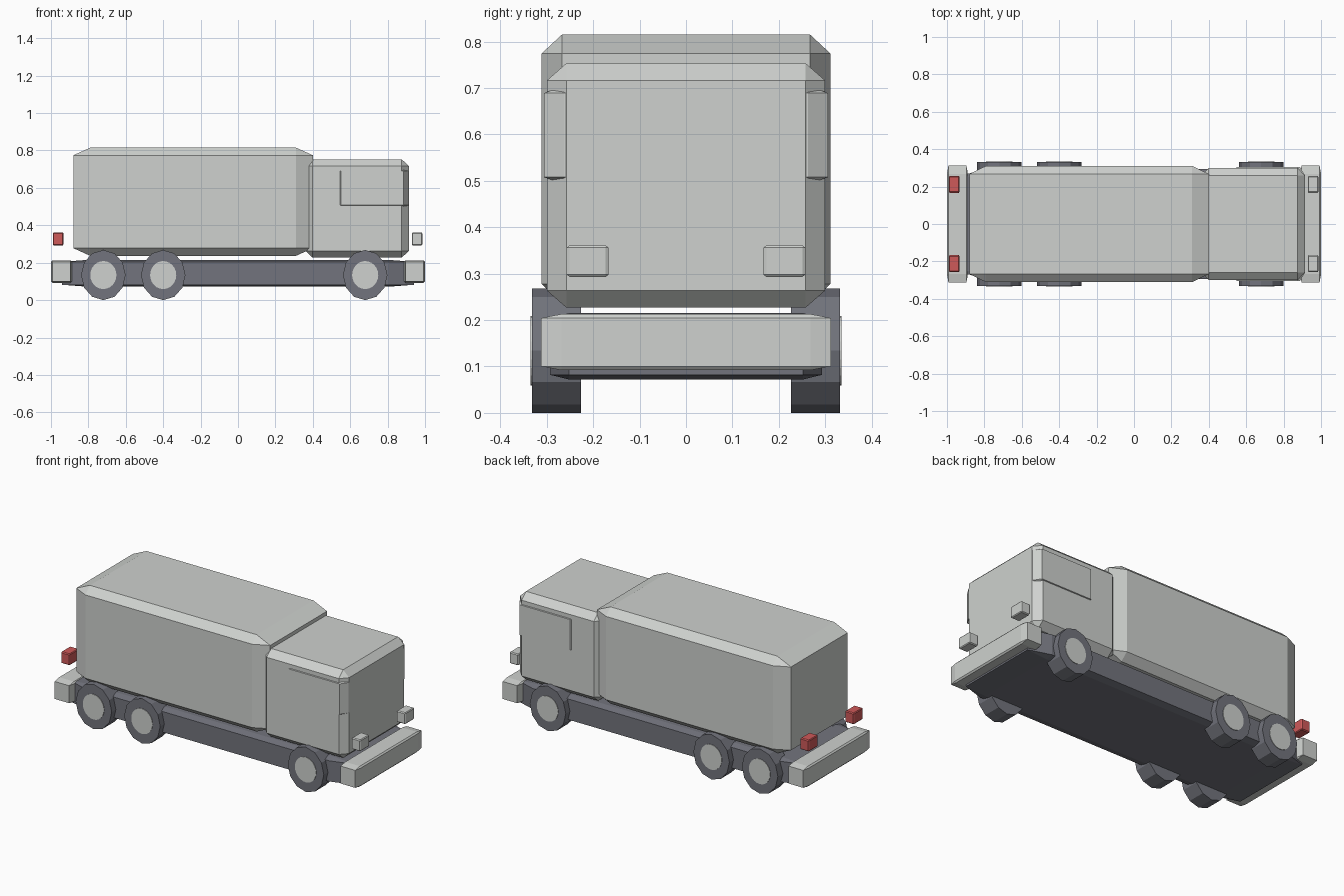
import bpy
import bmesh
import math
from mathutils import Matrix, Vector

start_cube = bpy.data.objects.get("Cube")
if start_cube:
    bpy.data.objects.remove(start_cube, do_unlink=True)


def material(name, rgb):
    mat = bpy.data.materials.new(name)
    mat.use_nodes = True
    colour = (*rgb, 1)
    mat.diffuse_color = colour
    mat.node_tree.nodes["Principled BSDF"].inputs["Base Color"].default_value = colour
    return mat


PALE = material("pale grey", (0.62, 0.64, 0.62))
DARK = material("dark grey", (0.17, 0.175, 0.205))
RED = material("tail light red", (0.62, 0.10, 0.10))


def finish(bm, name, mat):
    bmesh.ops.recalc_face_normals(bm, faces=bm.faces)
    mesh = bpy.data.meshes.new(name)
    bm.to_mesh(mesh)
    bm.free()
    mesh.materials.append(mat)
    obj = bpy.data.objects.new(name, mesh)
    bpy.context.collection.objects.link(obj)
    return obj


def chamfered_box(name, mat, x, y, z, bevel=0.07):
    """Unit cube with chamfered edges, stretched to the given (min, max) spans."""
    bm = bmesh.new()
    bmesh.ops.create_cube(bm, size=1)
    bmesh.ops.bevel(bm, geom=bm.edges[:], offset=bevel, segments=1,
                    affect='EDGES', profile=0.5)
    spans = (x, y, z)
    bmesh.ops.scale(bm, vec=Vector([b - a for a, b in spans]), verts=bm.verts)
    bmesh.ops.translate(bm, vec=Vector([(a + b) / 2 for a, b in spans]), verts=bm.verts)
    return finish(bm, name, mat)


def disc(name, mat, x, z, rx, rz, y_in, y_out, sides=12):
    """Low-poly cylinder lying along y."""
    bm = bmesh.new()
    bmesh.ops.create_cone(bm, cap_ends=True, segments=sides, radius1=1, radius2=1, depth=1)
    bmesh.ops.rotate(bm, cent=(0, 0, 0), matrix=Matrix.Rotation(math.pi / 2, 3, 'X'),
                     verts=bm.verts)
    bmesh.ops.scale(bm, vec=(rx, abs(y_out - y_in), rz), verts=bm.verts)
    bmesh.ops.translate(bm, vec=(x, (y_in + y_out) / 2, z), verts=bm.verts)
    return finish(bm, name, mat)


# Body
chamfered_box("chassis", DARK, (-0.94, 0.94), (-0.293, 0.293), (0.072, 0.215))
chamfered_box("cargo_body", PALE, (-0.88, 0.40), (-0.311, 0.311), (0.237, 0.815))
chamfered_box("cab", PALE, (0.36, 0.914), (-0.30, 0.30), (0.227, 0.753))
chamfered_box("cab_windows", PALE, (0.523, 0.913), (-0.306, 0.306), (0.493, 0.704))

# Bumpers
chamfered_box("front_bumper", PALE, (0.888, 1.0), (-0.312, 0.312), (0.092, 0.213))
chamfered_box("rear_bumper", PALE, (-1.0, -0.888), (-0.312, 0.312), (0.092, 0.213))

for side, s in (("left", 1), ("right", -1)):
    # Lights
    y = tuple(sorted((s * 0.167, s * 0.257)))
    chamfered_box(f"headlight_{side}", PALE, (0.929, 0.986), y, (0.293, 0.361))
    chamfered_box(f"tail_light_{side}", RED, (-0.99, -0.933), y, (0.293, 0.361))
    # Wheels
    for axle, x in (("front", 0.68), ("middle", -0.40), ("rear", -0.72)):
        disc(f"{axle}_tyre_{side}", DARK, x, 0.134, 0.119, 0.134, s * 0.226, s * 0.332)
        disc(f"{axle}_hub_{side}", PALE, x, 0.134, 0.07, 0.075, s * 0.26, s * 0.335, sides=24)
